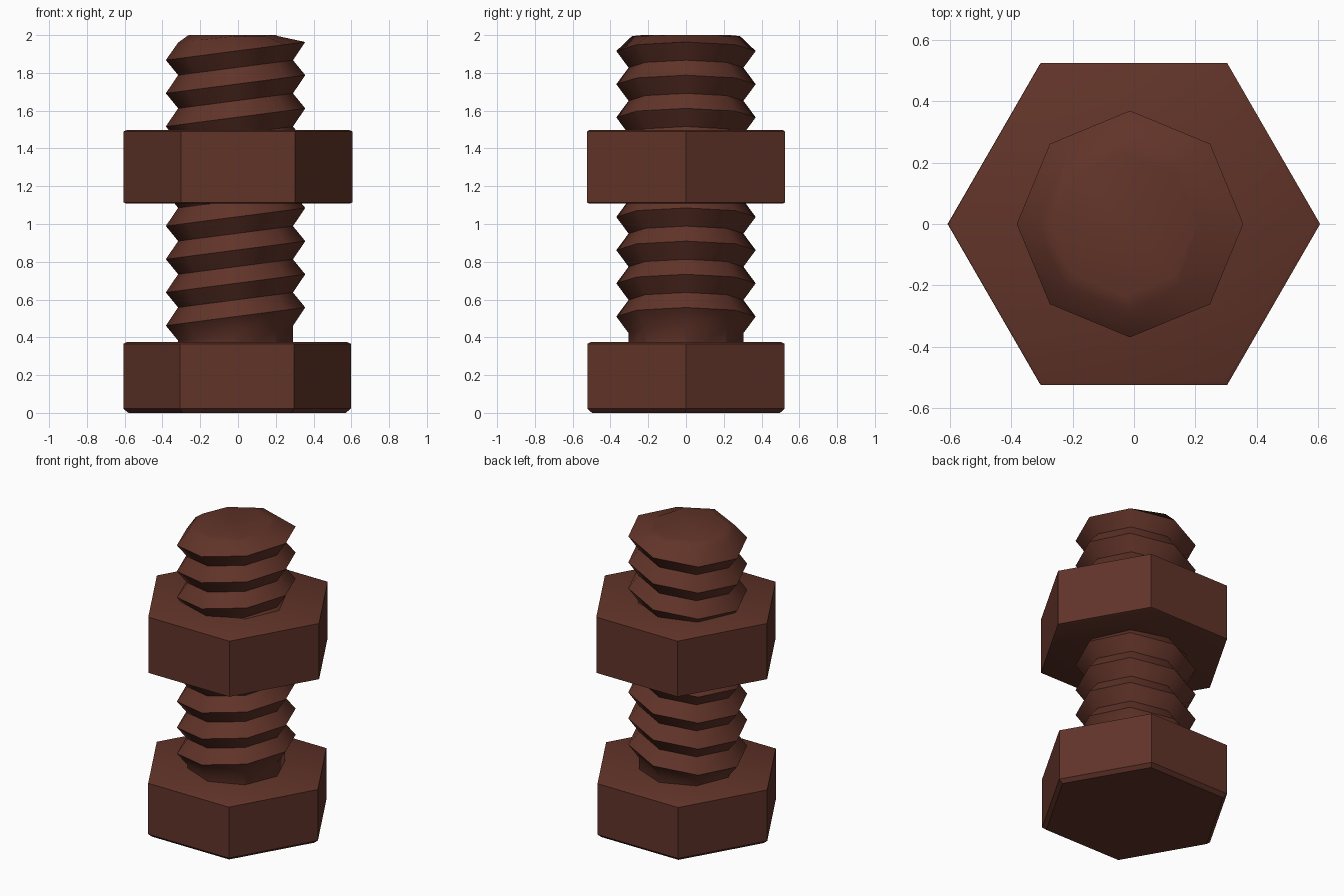
import bpy, bmesh, math

if "Cube" in bpy.data.objects:
    bpy.data.objects.remove(bpy.data.objects["Cube"])

steel = bpy.data.materials.new("rusty_brown")
steel.diffuse_color = (0.12, 0.034, 0.022, 1)
steel.use_nodes = True
steel.node_tree.nodes["Principled BSDF"].inputs["Base Color"].default_value = steel.diffuse_color


def loft(name, rings):
    """Skin a stack of equal-sized vertex rings and cap both ends."""
    bm = bmesh.new()
    loops = [[bm.verts.new(p) for p in ring] for ring in rings]
    n = len(loops[0])
    for a, b in zip(loops, loops[1:]):
        for i in range(n):
            j = (i + 1) % n
            bm.faces.new((a[i], a[j], b[j], b[i]))
    bm.faces.new(list(reversed(loops[0])))
    bm.faces.new(loops[-1])
    bmesh.ops.recalc_face_normals(bm, faces=bm.faces)
    mesh = bpy.data.meshes.new(name)
    bm.to_mesh(mesh)
    bm.free()
    mesh.materials.append(steel)
    obj = bpy.data.objects.new(name, mesh)
    bpy.context.collection.objects.link(obj)
    bpy.ops.object.select_all(action='DESELECT')
    obj.select_set(True)
    bpy.context.view_layer.objects.active = obj
    bpy.ops.object.shade_smooth_by_angle(angle=math.radians(40))
    return obj


def ring(radius, z, sides, tilt=0.0, cx=0.0):
    """Regular polygon, optionally leaning so that +x is higher."""
    pts = []
    for i in range(sides):
        a = 2 * math.pi * i / sides
        x, y = radius * math.cos(a), radius * math.sin(a)
        pts.append((x + cx, y, z + tilt * x))
    return pts


# hexagonal head with a slight chamfer underneath
loft("bolt_head", [ring(0.575, 0, 6, cx=-0.005), ring(0.602, 0.022, 6, cx=-0.005),
                   ring(0.602, 0.366, 6, cx=-0.005), ring(0.585, 0.374, 6, cx=-0.005)])

# hexagonal nut
loft("nut", [ring(0.59, 1.108, 6), ring(0.606, 1.114, 6),
             ring(0.606, 1.49, 6), ring(0.59, 1.497, 6)])

# threaded shank: leaning ridges and grooves above a plain stub
SIDES, PITCH, TILT, CX = 8, 0.1757, 0.13, -0.013
CREST, ROOT = 0.369, 0.304
rings = [ring(ROOT, 0.3, SIDES, 0, CX)]
for k in range(9):
    z = 0.51 + PITCH * k
    rings.append(ring(ROOT, z - PITCH / 2, SIDES, TILT, CX))
    rings.append(ring(CREST, z, SIDES, TILT, CX))

# last groove is trimmed by the flat end, which ends shorter on the high side
groove = []
for x, y, z in ring(ROOT, 2.0, SIDES, TILT, CX):
    groove.append((x * 0.72 if x > 0.05 else x, y * 0.94, min(z, 1.995)))
rings.append(groove)
rings.append([(x - 0.03, y, 2.0) for x, y, z in ring(0.232, 2.0, SIDES)])
loft("threaded_shank", rings)
